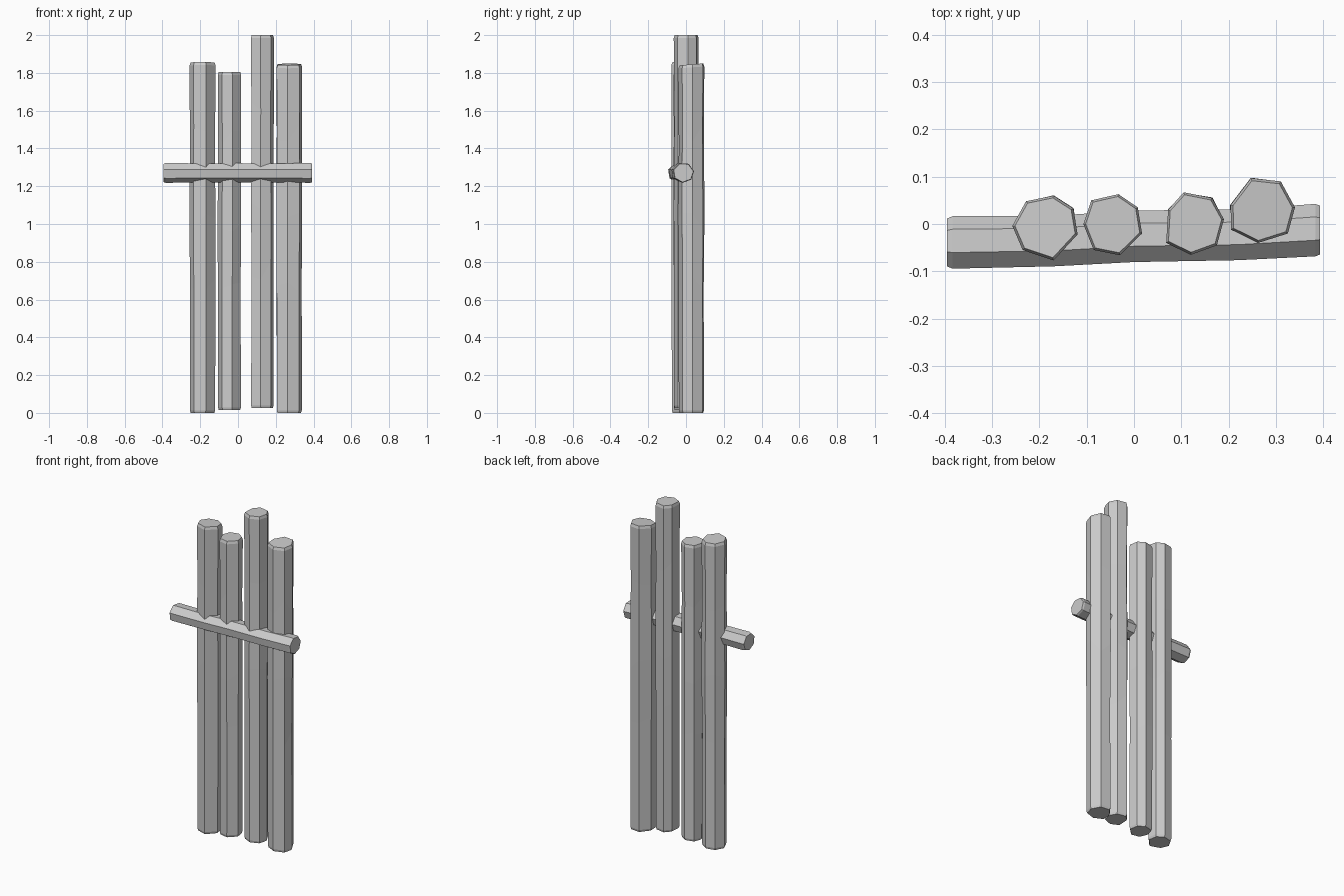
import bpy, bmesh, math, random
from mathutils import Vector

if "Cube" in bpy.data.objects:
    bpy.data.objects.remove(bpy.data.objects["Cube"])

random.seed(4)


def log(name, rings):
    """Skin a stack of equal-length rings into a flat-shaded closed log."""
    bm = bmesh.new()
    loops = [[bm.verts.new(p) for p in ring] for ring in rings]
    n = len(loops[0])
    for a, b in zip(loops, loops[1:]):
        for i in range(n):
            j = (i + 1) % n
            bm.faces.new((a[i], a[j], b[j], b[i]))
    bm.faces.new(loops[0][::-1])
    bm.faces.new(loops[-1])
    bmesh.ops.recalc_face_normals(bm, faces=bm.faces[:])
    mesh = bpy.data.meshes.new(name)
    bm.to_mesh(mesh)
    bm.free()
    ob = bpy.data.objects.new(name, mesh)
    bpy.context.collection.objects.link(ob)
    return ob


def post(name, outline, z0, z1, tilt):
    """Upright seven-sided stake, with chamfered ends and slightly uneven sides."""
    c = sum((Vector(p) for p in outline), Vector((0, 0))) / len(outline)
    rings = []
    h = z1 - z0
    levels = [(0, .91), (.013 / h, .97), (.37, .98), (.55, 1), (.80, .97),
              (1 - .016 / h, 1), (1, .92)]
    for k, (t, s) in enumerate(levels):
        ring = []
        for p in outline:
            v = Vector(p) - c
            wobble = random.uniform(-.03, .02) if 1 < k < 5 else 0
            shift = random.uniform(-.05, .05) if 1 < k < 5 else 0
            q = c + v * (s + wobble)
            drop = tilt * (v.y / .07 - 1) / 2 if k > 4 else 0
            ring.append((q.x, q.y, z0 + t * h + shift + drop))
        rings.append(ring)
    return log(name, rings)


# upright stakes, cross-sections seen from above
post("stake_left", [(-.228, .048), (-.17, .06), (-.128, .033), (-.119, -.022),
                    (-.17, -.077), (-.235, -.055), (-.257, -.004)], 0, 1.85, -.008)
post("stake_mid_left", [(-.09, .05), (-.033, .063), (.008, .035), (.017, -.02),
                        (-.03, -.066), (-.085, -.055), (-.107, 0)], .015, 1.805, 0)
post("stake_mid_right", [(.072, .03), (.105, .067), (.165, .055), (.19, .01),
                         (.175, -.045), (.12, -.065), (.068, -.04)], .025, 2.0, 0)
post("stake_right", [(.204, .04), (.247, .097), (.31, .09), (.34, .035),
                     (.325, -.02), (.262, -.04), (.205, -.012)], 0, 1.85, .01)

# cross rail, slightly skewed across the fronts of the stakes
rail = []
for x, y, r in [(-.395, -.04, .052), (-.383, -.04, .057), (-.17, -.037, .055),
                (0, -.027, .056), (.22, -.024, .055), (.383, -.014, .057),
                (.393, -.014, .053)]:
    ring = []
    for i in range(7):
        a = math.radians(8 + i * 360 / 7)
        ring.append((x, y + r * math.cos(a), 1.272 + r * .95 * math.sin(a)))
    rail.append(ring)
log("cross_rail", rail)
